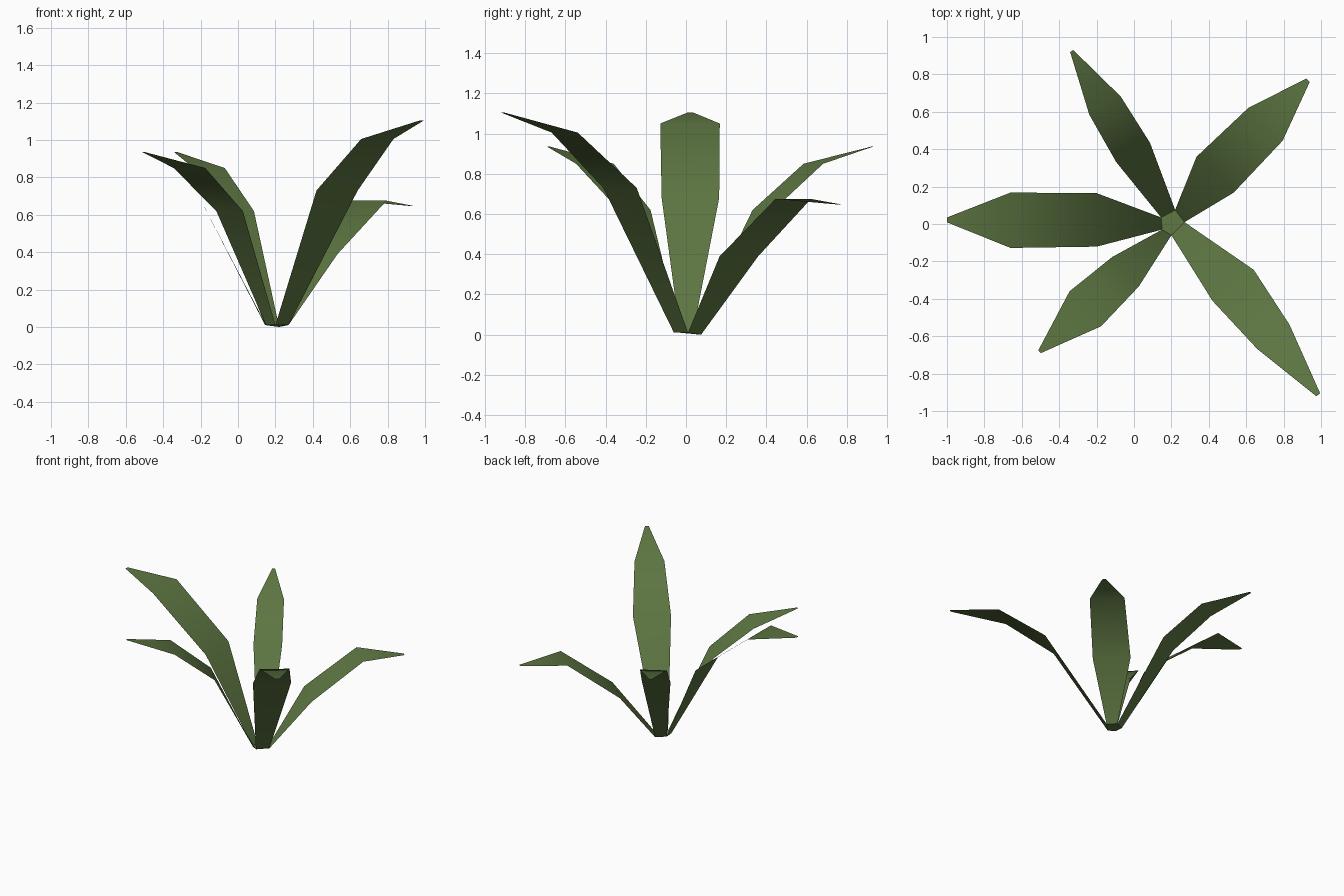
import bpy
import bmesh
from math import radians, sin, cos
from mathutils import Vector

cube = bpy.data.objects.get("Cube")
if cube:
    bpy.data.objects.remove(cube, do_unlink=True)

green = bpy.data.materials.new("leaf green")
green.use_nodes = True
colour = (0.11, 0.18, 0.054, 1)
green.diffuse_color = colour
green.node_tree.nodes["Principled BSDF"].inputs["Base Color"].default_value = colour


def finish(name, bm):
    mesh = bpy.data.meshes.new(name)
    bm.to_mesh(mesh)
    bm.free()
    mesh.materials.append(green)
    obj = bpy.data.objects.new(name, mesh)
    bpy.context.collection.objects.link(obj)
    return obj


def leaf(name, right, left, heading, stations):
    """Arching blade: a strip from two base corners through (x, y, z, half width)."""
    a = radians(heading)
    side = Vector((-sin(a), cos(a), 0))
    bm = bmesh.new()
    row = [bm.verts.new(right), bm.verts.new(left)]
    for x, y, z, half in stations:
        mid = Vector((x, y, z))
        new = [bm.verts.new(mid - side * half), bm.verts.new(mid + side * half)]
        face = bm.faces.new((row[0], new[0], new[1], row[1]))
        face.smooth = True
        row = new
    return finish(name, bm)


# Corners of the crown where neighbouring leaves meet, counter-clockwise
crown = [(0.145, 0.035, 0.01), (0.15, -0.03, 0.01), (0.2, -0.06, 0.01),
         (0.27, 0.01, 0.01), (0.22, 0.075, 0)]

# Leaves in the same order: heading, then lower bend, upper bend and tip
leaves = [
    ("right_leaf", 180, [(-0.2, 0.022, 0.68, 0.143), (-0.66, 0.02, 1.05, 0.148),
                         (-1, 0.022, 1.105, 0.013)]),
    ("front_right_leaf", 222, [(-0.045, -0.255, 0.62, 0.106), (-0.26, -0.453, 0.85, 0.126),
                               (-0.505, -0.683, 0.935, 0.01)]),
    ("front_left_leaf", -53, [(0.53, -0.328, 0.73, 0.138), (0.745, -0.603, 1.005, 0.108),
                              (0.985, -0.913, 1.105, 0.013)]),
    ("back_left_leaf", 46, [(0.433, 0.263, 0.39, 0.138), (0.703, 0.533, 0.675, 0.127),
                            (0.93, 0.768, 0.647, 0.013)]),
    ("back_right_leaf", 120, [(-0.005, 0.383, 0.62, 0.104), (-0.155, 0.633, 0.85, 0.097),
                              (-0.333, 0.925, 0.935, 0.01)]),
]
for i, (name, heading, stations) in enumerate(leaves):
    leaf(name, crown[i], crown[(i + 1) % len(crown)], heading, stations)

# Small plate closing the crown
bm = bmesh.new()
bm.faces.new([bm.verts.new(p) for p in crown])
finish("crown_base", bm)
